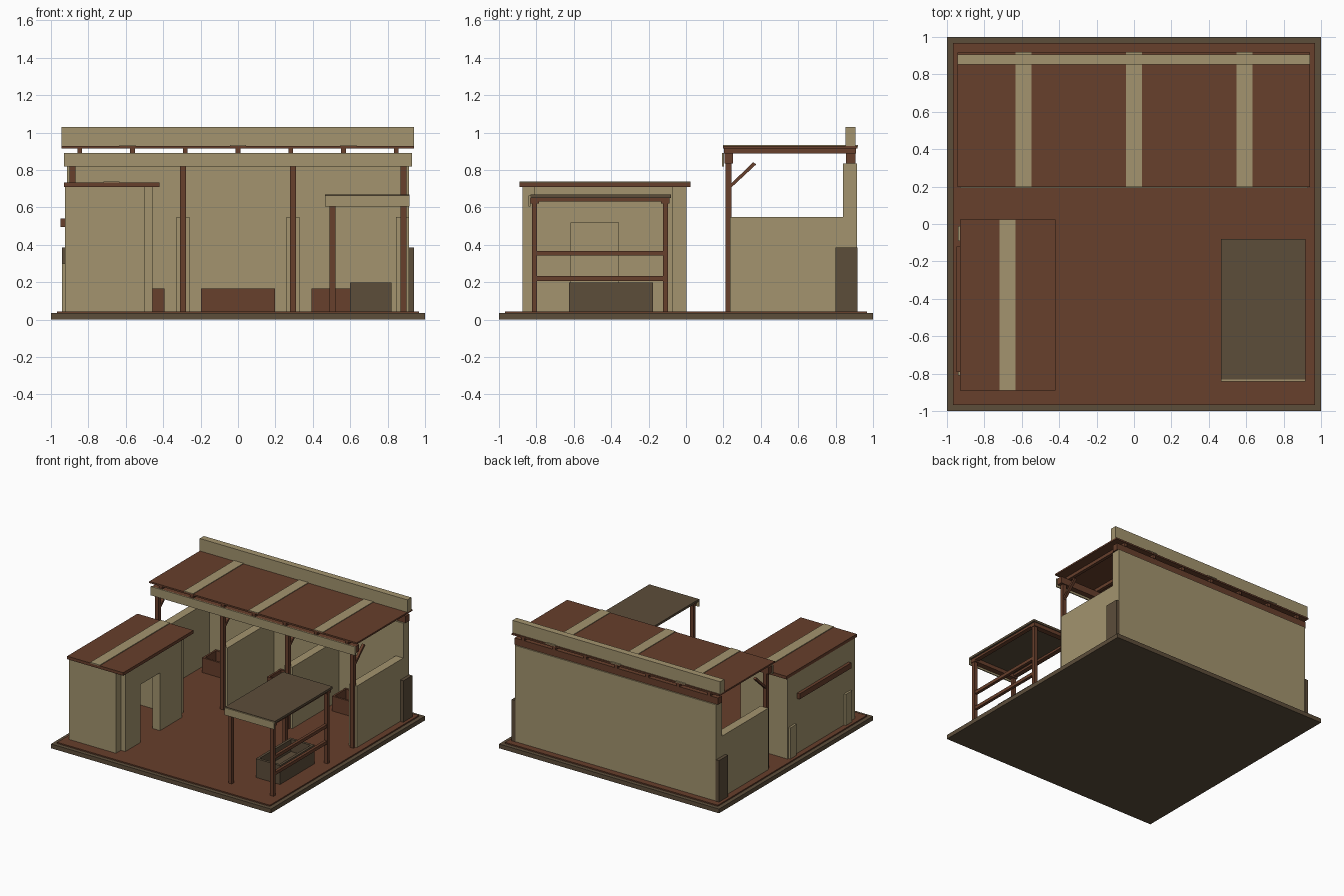
import bpy, bmesh, math
from mathutils import Matrix, Vector

if "Cube" in bpy.data.objects:
    bpy.data.objects.remove(bpy.data.objects["Cube"])


def mat(name, c):
    m = bpy.data.materials.new(name)
    m.diffuse_color = (*c, 1)
    m.use_nodes = True
    m.node_tree.nodes["Principled BSDF"].inputs["Base Color"].default_value = m.diffuse_color
    return m


TAN = mat("adobe tan", (0.366, 0.296, 0.156))
RED = mat("red brown wood", (0.136, 0.050, 0.025))
DARK = mat("dark stone", (0.107, 0.074, 0.042))


def finish(name, bm, m):
    bmesh.ops.recalc_face_normals(bm, faces=bm.faces)
    me = bpy.data.meshes.new(name)
    bm.to_mesh(me)
    bm.free()
    me.materials.append(m)
    ob = bpy.data.objects.new(name, me)
    bpy.context.collection.objects.link(ob)
    return ob


def box(name, m, x0, x1, y0, y1, z0, z1):
    bm = bmesh.new()
    size = Matrix.Diagonal((x1 - x0, y1 - y0, z1 - z0, 1))
    mid = Matrix.Translation(((x0 + x1) / 2, (y0 + y1) / 2, (z0 + z1) / 2))
    bmesh.ops.create_cube(bm, size=1, matrix=mid @ size)
    return finish(name, bm, m)


def trough(name, m, x0, x1, y0, y1, z0, z1, wall, floor):
    # box with its top face inset and pushed down
    bm = bmesh.new()
    size = Matrix.Diagonal((x1 - x0, y1 - y0, z1 - z0, 1))
    mid = Matrix.Translation(((x0 + x1) / 2, (y0 + y1) / 2, (z0 + z1) / 2))
    bmesh.ops.create_cube(bm, size=1, matrix=mid @ size)
    top = max(bm.faces, key=lambda f: f.calc_center_median().z)
    bmesh.ops.inset_region(bm, faces=[top], thickness=wall)
    ext = bmesh.ops.extrude_discrete_faces(bm, faces=[top])["faces"]
    bmesh.ops.translate(bm, verts=ext[0].verts, vec=(0, 0, floor - z1))
    return finish(name, bm, m)


def prism(name, m, pts, x0, x1):
    # y-z profile extruded along x
    bm = bmesh.new()
    f = bm.faces.new([bm.verts.new((x0, y, z)) for y, z in pts])
    ext = bmesh.ops.extrude_face_region(bm, geom=[f])["geom"]
    bmesh.ops.translate(bm, vec=(x1 - x0, 0, 0),
                        verts=[v for v in ext if isinstance(v, bmesh.types.BMVert)])
    return finish(name, bm, m)


G = 0.045  # ground level

# ground
box("base_slab", DARK, -1, 1, -1, 1, 0, 0.035)
box("yard_floor", RED, -0.967, 0.967, -0.967, 0.967, 0.03, G)

# stable walls
box("stable_back_wall", TAN, -0.915, 0.915, 0.84, 0.915, G, 0.835)
for i, x in enumerate((-0.88, -0.295, 0.295, 0.88)):
    box(f"stall_wall_{i}", TAN, x - 0.035, x + 0.035, 0.235, 0.84, G, 0.55)
for s in (-1, 1):
    a, b = sorted((s * 0.91, s * 0.942))
    box("corner_buttress", DARK, a, b, 0.80, 0.917, G, 0.385)

# stable timber frame
for i, x in enumerate((-0.885, -0.295, 0.295, 0.885)):
    box(f"stable_post_{i}", RED, x - 0.016, x + 0.016, 0.21, 0.242, G, 0.84)
    prism(f"stable_brace_{i}", RED,
          [(0.235, 0.70), (0.235, 0.722), (0.36, 0.842), (0.375, 0.83)], x - 0.011, x + 0.011)
box("stable_front_beam", RED, -0.925, 0.925, 0.205, 0.25, 0.835, 0.89)
box("stable_back_beam", RED, -0.925, 0.925, 0.855, 0.905, 0.835, 0.89)
box("stable_fascia", TAN, -0.93, 0.93, 0.193, 0.202, 0.82, 0.892)
for i in range(7):
    x = -0.846 + i * 0.282
    box(f"stable_rafter_{i}", RED, x - 0.013, x + 0.013, 0.203, 0.91, 0.888, 0.917)

# stable roof
box("stable_roof", RED, -0.945, 0.942, 0.197, 0.917, 0.915, 0.928)
for i, x in enumerate((-0.59, 0, 0.59)):
    box(f"stable_roof_strip_{i}", TAN, x - 0.043, x + 0.043, 0.197, 0.92, 0.926, 0.933)
box("parapet", TAN, -0.945, 0.942, 0.853, 0.906, 0.926, 1.03)

# feed boxes
for i, x in enumerate((-0.59, 0, 0.59)):
    trough(f"feed_box_{i}", RED, x - 0.198, x + 0.198, 0.66, 0.835, G, 0.167, 0.022, 0.08)

# hut walls, with a doorway on the yard side
box("hut_left_wall", TAN, -0.925, -0.86, -0.875, 0.003, G, 0.712)
box("hut_front_wall", TAN, -0.87, -0.497, -0.875, -0.81, G, 0.712)
box("hut_back_wall", TAN, -0.87, -0.497, -0.073, 0.003, G, 0.712)
prism("hut_door_wall", TAN,
      [(-0.81, G), (-0.615, G), (-0.615, 0.52), (-0.36, 0.52), (-0.36, G),
       (-0.073, G), (-0.073, 0.712), (-0.81, 0.712)], -0.525, -0.457)
for y in (-0.77, -0.05):
    box("hut_pilaster", TAN, -0.942, -0.92, y - 0.04, y + 0.04, G, 0.30)
box("hut_side_ledge", RED, -0.95, -0.92, -0.79, -0.12, 0.495, 0.54)

# hut roof
box("hut_roof", RED, -0.93, -0.42, -0.89, 0.023, 0.708, 0.733)
box("hut_roof_strip", TAN, -0.72, -0.633, -0.89, 0.023, 0.731, 0.739)

# canopy
for x in (0.505, 0.885):
    for y in (-0.81, -0.11):
        box("canopy_post", RED, x - 0.015, x + 0.015, y - 0.014, y + 0.014, G, 0.635)
    box("canopy_side_beam", RED, x - 0.018, x + 0.018, -0.825, -0.09, 0.632, 0.652)
for y in (-0.81, -0.11):
    box("canopy_cross_beam", RED, 0.485, 0.905, y - 0.023, y + 0.023, 0.62, 0.65)
box("canopy_roof", DARK, 0.465, 0.917, -0.832, -0.08, 0.65, 0.668)
box("canopy_fascia", TAN, 0.465, 0.917, -0.841, -0.832, 0.605, 0.664)
for z in (0.22, 0.355):
    box("canopy_rail", RED, 0.873, 0.897, -0.81, -0.11, z - 0.013, z + 0.013)

# water trough
trough("water_trough", DARK, 0.60, 0.82, -0.625, -0.177, G, 0.20, 0.03, 0.10)
